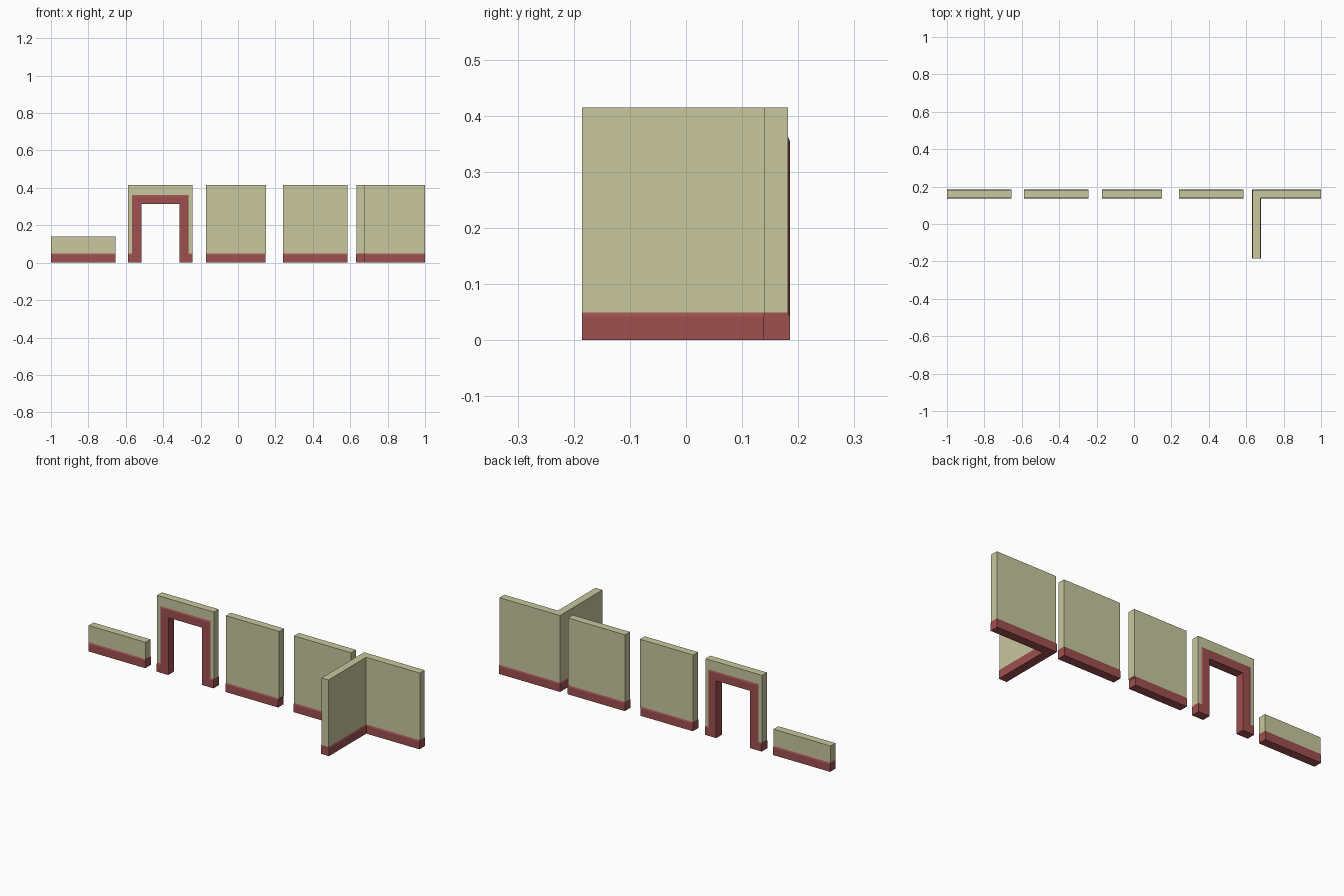
import bpy, bmesh

if "Cube" in bpy.data.objects:
    bpy.data.objects.remove(bpy.data.objects["Cube"])

YC = 0.161              # centre line of the wall row
HB, HW = 0.024, 0.021   # half thickness of baseboard and wall
Z1, Z2 = 0.042, 0.049   # start and end of baseboard chamfer
TOP = 0.415


def material(name, rgb):
    m = bpy.data.materials.new(name)
    m.diffuse_color = (*rgb, 1)
    m.use_nodes = True
    m.node_tree.nodes["Principled BSDF"].inputs["Base Color"].default_value = m.diffuse_color
    return m


PAINT = material("wall_paint", (0.58, 0.58, 0.35))
TRIM = material("red_trim", (0.35, 0.08, 0.08))


def loft(name, rings, bands, caps):
    """Closed solid through rings; bands/caps give material index (0 wall, 1 trim)."""
    bm = bmesh.new()
    vr = [[bm.verts.new(p) for p in ring] for ring in rings]
    n = len(vr[0])
    for k, (a, b) in enumerate(zip(vr, vr[1:])):
        for i in range(n):
            j = (i + 1) % n
            bm.faces.new((a[i], a[j], b[j], b[i])).material_index = bands[k]
    bm.faces.new(vr[0][::-1]).material_index = caps[0]
    bm.faces.new(vr[-1]).material_index = caps[1]
    bmesh.ops.recalc_face_normals(bm, faces=bm.faces)
    me = bpy.data.meshes.new(name)
    bm.to_mesh(me)
    bm.free()
    me.materials.append(PAINT)
    me.materials.append(TRIM)
    ob = bpy.data.objects.new(name, me)
    bpy.context.collection.objects.link(ob)
    return ob


def at_z(pts, z):
    return [(x, y, z) for x, y in pts]


def at_y(pts, y):
    return [(x, y, z) for x, z in pts]


def strip(x0, x1, h):
    return [(x0, YC - h), (x1, YC - h), (x1, YC + h), (x0, YC + h)]


def wall(name, base, body, top):
    """Wall with chamfered baseboard from two footprints."""
    loft(name, [at_z(base, 0), at_z(base, Z1), at_z(body, Z2), at_z(body, top)],
         [1, 1, 0], [1, 0])


# Straight walls
def straight(name, x0, x1, top, base_x1=None):
    wall(name, strip(x0, base_x1 or x1, HB), strip(x0, x1, HW), top)


straight("low_wall", -1.0, -0.656, 0.14)
straight("short_wall", -0.171, 0.151, TOP, 0.146)
straight("plain_wall", 0.24, 0.585, TOP)


# Corner wall, L-shaped footprint
def corner(h):
    xc, y_end = 0.655, -0.185
    return [(xc - h, y_end), (xc + h, y_end), (xc + h, YC - h),
            (1.0, YC - h), (1.0, YC + h), (xc - h, YC + h)]


wall("corner_wall", corner(HB), corner(HW), TOP)


# Doorway: wall panel, baseboard stubs and a trim arch
def arch(xo0, xo1, zo, xi0, xi1, zi, z0=0.0):
    return [(xo0, z0), (xo0, zo), (xo1, zo), (xo1, z0),
            (xi1, z0), (xi1, zi), (xi0, zi), (xi0, z0)]


X0, X1 = -0.587, -0.244     # panel sides
T0, T1, TZ = -0.566, -0.264, 0.362   # trim outer edge
D0, D1, DZ = -0.517, -0.312, 0.313   # opening

panel = arch(X0, X1, TOP, T0, T1, TZ, Z2)
loft("doorway_panel", [at_y(panel, YC - HW), at_y(panel, YC + HW)], [0], [0, 0])

C = Z2 - Z1
outer = arch(T0, T1, TZ, D0, D1, DZ)
face = arch(T0 + C, T1 - C, TZ - C, D0, D1, DZ)
loft("door_trim", [at_y(face, YC - HB), at_y(outer, YC - HW),
                   at_y(outer, YC + HW), at_y(face, YC + HB)], [1] * 3, [1, 1])

for side, a, b in (("left", X0, T0 + C), ("right", T1 - C, X1)):
    loft(f"doorway_baseboard_{side}",
         [at_z(strip(a, b, HB), 0), at_z(strip(a, b, HB), Z1),
          at_z(strip(a, b, HW), Z2)], [1, 1], [1, 1])
